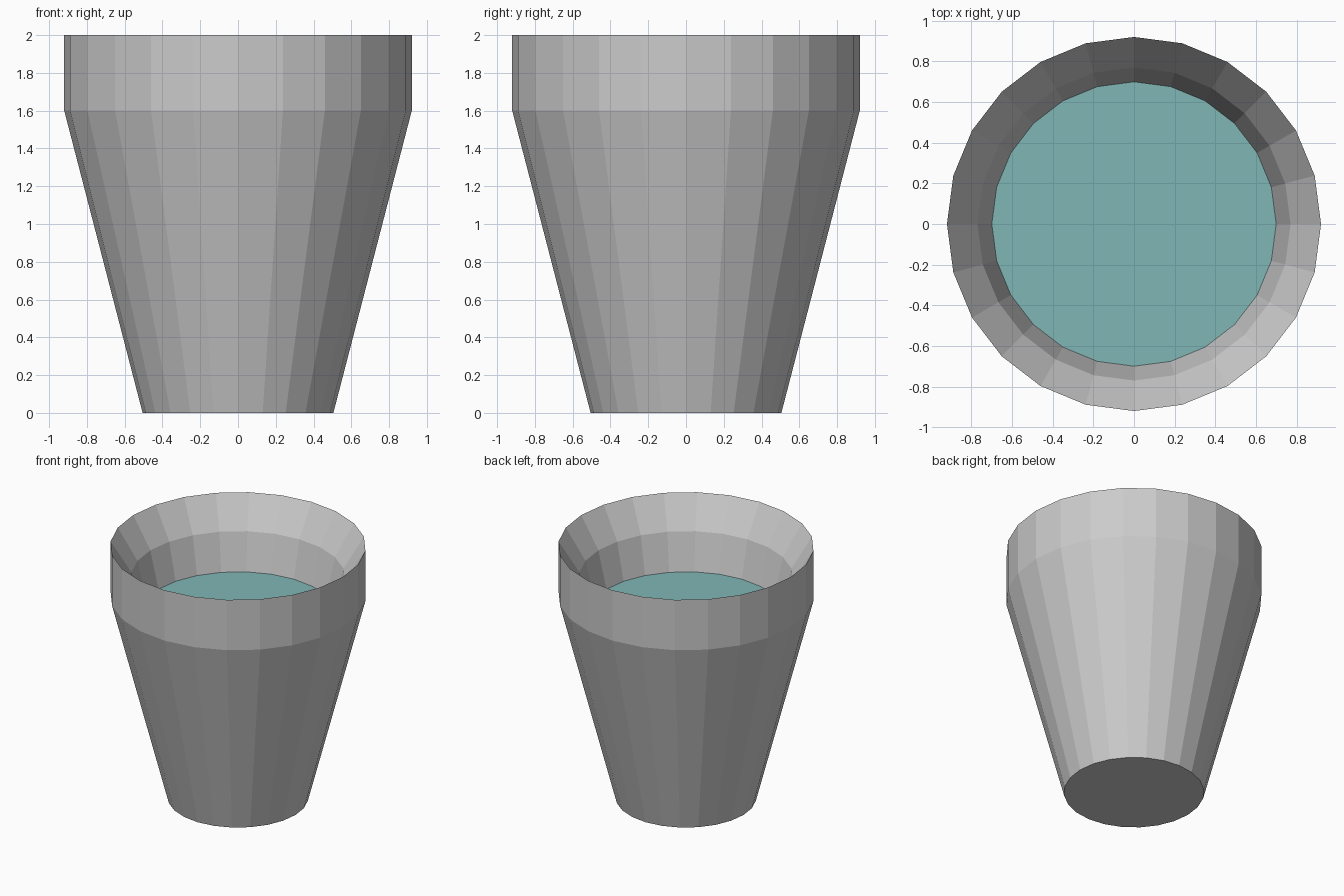
import bpy, bmesh, math

if "Cube" in bpy.data.objects:
    bpy.data.objects.remove(bpy.data.objects["Cube"])

SIDES = 24


def lathe(name, profile, cap_start=False, cap_end=False):
    """Spin a (radius, z) profile into a faceted body."""
    bm = bmesh.new()
    rings = [[bm.verts.new((r * math.cos(2 * math.pi * i / SIDES),
                            r * math.sin(2 * math.pi * i / SIDES), z))
              for i in range(SIDES)] for r, z in profile]
    for low, high in zip(rings, rings[1:]):
        for i in range(SIDES):
            j = (i + 1) % SIDES
            bm.faces.new((low[i], low[j], high[j], high[i]))
    if cap_start:
        bm.faces.new(rings[0][::-1])
    if cap_end:
        bm.faces.new(rings[-1])
    mesh = bpy.data.meshes.new(name)
    bm.to_mesh(mesh)
    bm.free()
    obj = bpy.data.objects.new(name, mesh)
    bpy.context.collection.objects.link(obj)
    return obj


# Cup: base, flared wall, upright band, sharp rim, then the inner wall and floor
lathe("cup", [(0.505, 0), (0.92, 1.6), (0.92, 2.0),
              (0.77, 1.76), (0.39, 0.2)], cap_start=True, cap_end=True)

# Liquid surface inside the cup
liquid = lathe("liquid", [(0.70, 1.47)], cap_end=True)
teal = bpy.data.materials.new("teal_liquid")
teal.diffuse_color = (0.22, 0.47, 0.47, 1)
teal.use_nodes = True
teal.node_tree.nodes["Principled BSDF"].inputs["Base Color"].default_value = teal.diffuse_color
liquid.data.materials.append(teal)
